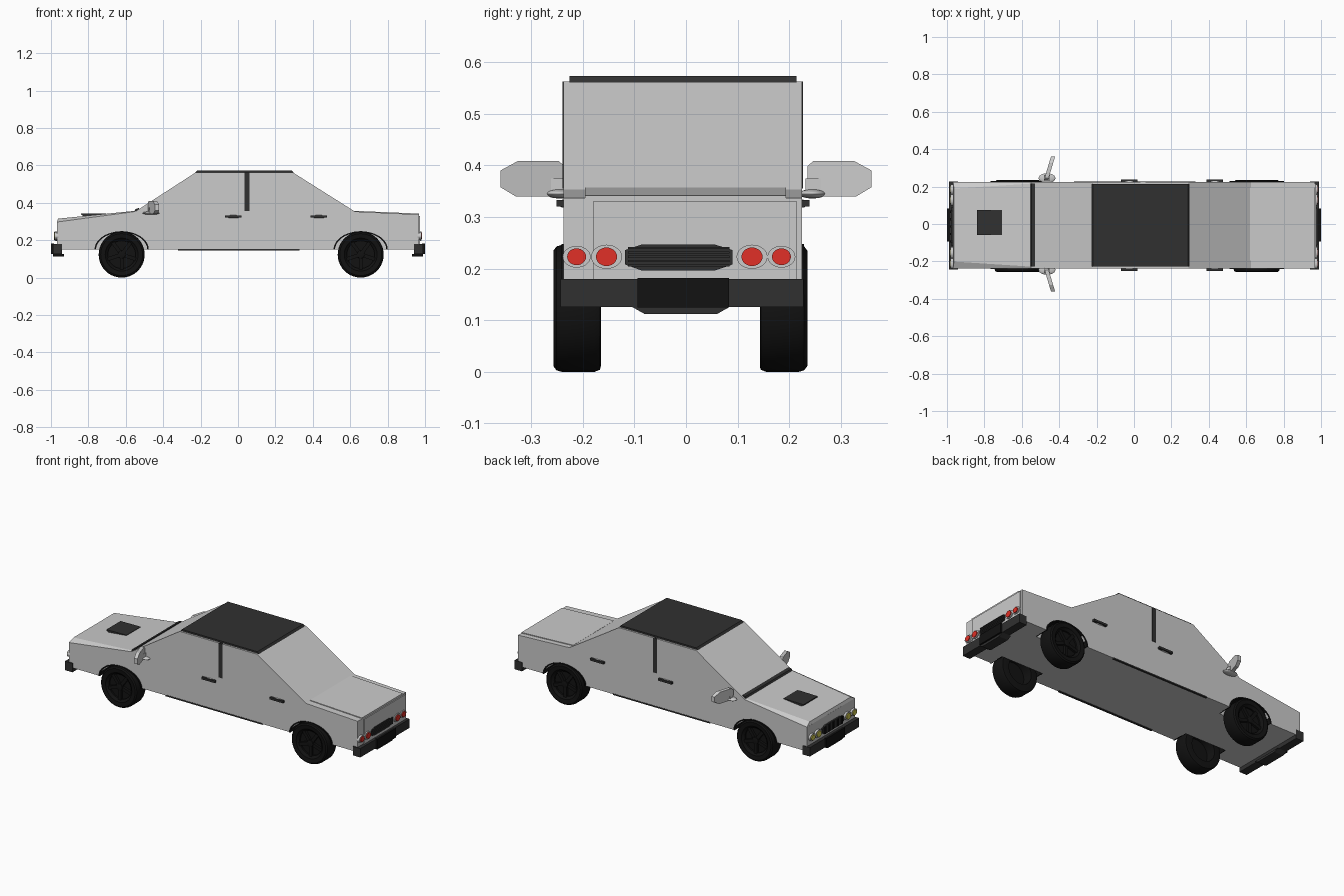
import bpy, bmesh
from math import pi, cos, sin, radians
from mathutils import Matrix, Vector

if "Cube" in bpy.data.objects:
    bpy.data.objects.remove(bpy.data.objects["Cube"])

C, W = -0.006, 0.231          # body centre line and half width


def mat(name, *c):
    m = bpy.data.materials.new(name)
    m.diffuse_color = (*c, 1)
    m.use_nodes = True
    m.node_tree.nodes["Principled BSDF"].inputs["Base Color"].default_value = m.diffuse_color
    return m


BLACK = mat("black_rubber", .006, .006, .006)
DARK = mat("dark_trim", .03, .03, .03)
RED = mat("red_lens", .75, .03, .02)
YELLOW = mat("yellow_lens", .65, .6, .08)


def finish(name, bm, m=None, smooth=False):
    bmesh.ops.recalc_face_normals(bm, faces=bm.faces)
    me = bpy.data.meshes.new(name)
    bm.to_mesh(me)
    bm.free()
    o = bpy.data.objects.new(name, me)
    bpy.context.collection.objects.link(o)
    if m:
        me.materials.append(m)
    if smooth:
        bpy.ops.object.select_all(action='DESELECT')
        o.select_set(True)
        bpy.context.view_layer.objects.active = o
        bpy.ops.object.shade_smooth_by_angle(angle=radians(35))
    return o


def prism(name, pts, axis, a, b, m=None, M=None):
    """Extrude a 2D outline along 'x' (pts = y,z) or 'y' (pts = x,z)."""
    bm = bmesh.new()
    place = (lambda p, t: (t, *p)) if axis == 'x' else (lambda p, t: (p[0], t, p[1]))
    f = bm.faces.new([bm.verts.new(place(p, a)) for p in pts])
    r = bmesh.ops.extrude_face_region(bm, geom=[f])
    d = Vector((b - a, 0, 0) if axis == 'x' else (0, b - a, 0))
    bmesh.ops.translate(bm, vec=d, verts=[v for v in r['geom'] if isinstance(v, bmesh.types.BMVert)])
    if M:
        bm.transform(M)
    return finish(name, bm, m)


def box(name, x, y, z, m=None, M=None):
    return prism(name, [(y[0], z[0]), (y[1], z[0]), (y[1], z[1]), (y[0], z[1])], 'x', *x, m, M)


def hull(name, pts, m=None):
    bm = bmesh.new()
    for p in pts:
        bm.verts.new(p)
    bmesh.ops.convex_hull(bm, input=bm.verts)
    bmesh.ops.dissolve_limit(bm, angle_limit=.01, verts=bm.verts, edges=bm.edges)
    return finish(name, bm, m)


def ball(name, c, s, m=None):
    bm = bmesh.new()
    bmesh.ops.create_uvsphere(bm, u_segments=24, v_segments=12, radius=1)
    bm.transform(Matrix.Translation(c) @ Matrix.Diagonal((*s, 1)))
    return finish(name, bm, m, True)


def lathe(name, prof, M, m=None, steps=40):
    """Spin a closed (radius, offset) outline round the y axis."""
    bm = bmesh.new()
    vs = [bm.verts.new((r, y, 0)) for r, y in prof]
    es = [bm.edges.new((vs[i - 1], vs[i])) for i in range(len(vs))]
    bmesh.ops.spin(bm, geom=vs + es, cent=(0, 0, 0), axis=(0, 1, 0), angle=2 * pi, steps=steps)
    bmesh.ops.remove_doubles(bm, verts=bm.verts, dist=1e-5)
    bm.transform(M)
    return finish(name, bm, m, True)


def oval(cy, cz, ry, rz, n=28):
    return [(cy + ry * cos(2 * pi * i / n), cz + rz * sin(2 * pi * i / n)) for i in range(n)]


# lower body with wheel arches cut in
body = prism("body", [(-.968, .15), (-.968, .297), (-.55, .353), (.625, .353), (.968, .337), (.968, .15)],
             'y', C - W, C + W)
AXLES = (-.622, .656)
for ax in AXLES:
    for s in (-1, 1):
        a, b = C + s * .14, C + s * .3
        cut = prism("arch_cutter", oval(ax, .125, .145, .122, 40), 'y', min(a, b), max(a, b))
        md = body.modifiers.new("arch", 'BOOLEAN')
        md.operation, md.solver, md.object = 'DIFFERENCE', 'EXACT', cut
        bpy.context.view_layer.objects.active = body
        bpy.ops.object.modifier_apply(modifier=md.name)
        bpy.data.objects.remove(cut)
        # dark arch lining
        arc = [(pi * i / 24) for i in range(25)]
        pts = [(ax + .145 * cos(t), .15 + .098 * sin(t)) for t in arc]
        pts += [(ax + .137 * cos(t), .15 + .091 * sin(t)) for t in reversed(arc)]
        prism("arch_lining", pts, 'y', C + s * .14, C + s * (W + .004), BLACK)

# bonnet, cabin, roof
hull("bonnet", [(x, C + s * w, z) for s in (-1, 1) for x, w, z in
                ((-.968, W, .296), (-.55, W, .352), (-.962, .195, .315), (-.55, .222, .357))])
prism("cabin", [(-.55, .353), (-.225, .563), (.292, .563), (.625, .353)], 'y', C - W, C + W)
prism("roof", [(-.228, .561), (-.218, .573), (.288, .573), (.298, .561)], 'y', C - .22, C + .22, DARK)
prism("windscreen_seal", [(-.555, .354), (-.548, .366), (-.53, .372), (-.53, .36)], 'y', C - .222, C + .222, DARK)
prism("boot_lid", [(.62, .353), (.62, .357), (.968, .342), (.968, .335)], 'y', C - .19, C + .2)
box("boot_panel", (.96, .974), (-.18, .215), (.17, .33))

# bonnet scoop: sloping lid on two cheeks, open at the front
prism("scoop_lid", [(-.84, .336), (-.84, .342), (-.705, .344), (-.705, .337)], 'y', -.06, .075, DARK)
for y in (-.06, .065):
    prism("scoop_cheek", [(-.82, .325), (-.84, .338), (-.705, .339), (-.705, .33)], 'y', y, y + .01, DARK)
box("scoop_back", (-.72, -.706), (-.06, .075), (.33, .338), DARK)

# side trim: pillars, sills, handles, mirrors
for s in (-1, 1):
    o = C + s * W
    e = sorted((o - s * .01, o + s * .002))
    box("door_pillar", (.036, .062), e, (.355, .563), DARK)
    box("side_sill", (-.32, .33), e, (.146, .154), DARK)
    for hx in (-.025, .432):
        ball("handle_recess", (hx, o, .326), (.042, .009, .008))
        box("door_handle", (hx - .045, hx + .045), sorted((o, o + s * .014)), (.32, .333), DARK)
    ball("mirror_base", (-.465, s * .245, .345), (.045, .026, .009))
    prism("mirror_stem", [(-.48, .345), (-.45, .345), (-.45, .375), (-.475, .375)], 'y', s * .232, s * .262)
    outline = [(.235, .362), (.235, .398), (.247, .409), (.325, .409), (.36, .39), (.36, .358), (.33, .34), (.25, .34)]
    shear = Matrix.Identity(4)
    shear[0][1] = s * .3
    prism("mirror", [(s * y, z) for y, z in outline], 'x', -.552, -.53, None, shear)

# bumpers with wrapped ends, plates, lamps and grilles at both ends
for end, lens, e in (("front", YELLOW, -1), ("rear", RED, 1)):
    def span(a, b):
        return sorted((e * a, e * b))
    box(end + "_bumper", span(.94, .99), (C - W - .006, C + W + .003), (.126, .18), DARK)
    prism(end + "_lip", [(-.105, .126), (-.08, .112), (.06, .112), (.085, .126)], 'x', *span(.93, .99), DARK)
    box(end + "_plate", span(.985, 1.0), (-.094, .083), (.125, .182), BLACK)
    for y, r in ((-.212, .027), (-.154, .03), (.128, .03), (.185, .027)):
        prism(end + "_lamp_ring", oval(y, .223, r, r * .78), 'x', *span(.96, .98))
        prism(end + "_lamp", oval(y, .223, r * .68, r * .6), 'x', *span(.975, .985), lens)
    prism(end + "_grille", [(-.118, .208), (-.118, .236), (-.085, .247), (.055, .247), (.09, .236),
                            (.09, .208), (.055, .196), (-.085, .196)], 'x', *span(.96, .977), DARK)
    for i in range(5):
        if e > 0:
            z = .204 + .0085 * i
            box("rear_slat", span(.97, .981), (-.112, .084), (z, z + .004), DARK)
        else:
            y = -.1 + .04 * i
            box("front_slat", span(.97, .983), (y, y + .012), (.2, .243), BLACK)

# wheels: tyre, rim disc, spokes and hub
TYRE = [(.082, .036), (.088, .043), (.112, .046), (.12, .04), (.123, .03), (.123, -.034),
        (.119, -.044), (.112, -.046), (.078, -.046), (.074, .03)]
for ax in AXLES:
    for s in (-1, 1):
        M = Matrix.Translation((ax, -.011 + s * .2, .123)) @ Matrix.Diagonal((1, s, 1, 1))
        lathe("tyre", TYRE, M, BLACK)
        lathe("rim_disc", [(0, .012), (.078, .012), (.078, .02), (0, .02)], M, BLACK)
        lathe("hub", [(0, .015), (.022, .015), (.02, .038), (0, .042)], M, BLACK, 20)
        for i in range(5):
            R = M @ Matrix.Rotation(2 * pi * i / 5 + pi / 2, 4, 'Y')
            box("spoke", (.012, .08), (.018, .034), (-.01, .01), BLACK, R)
